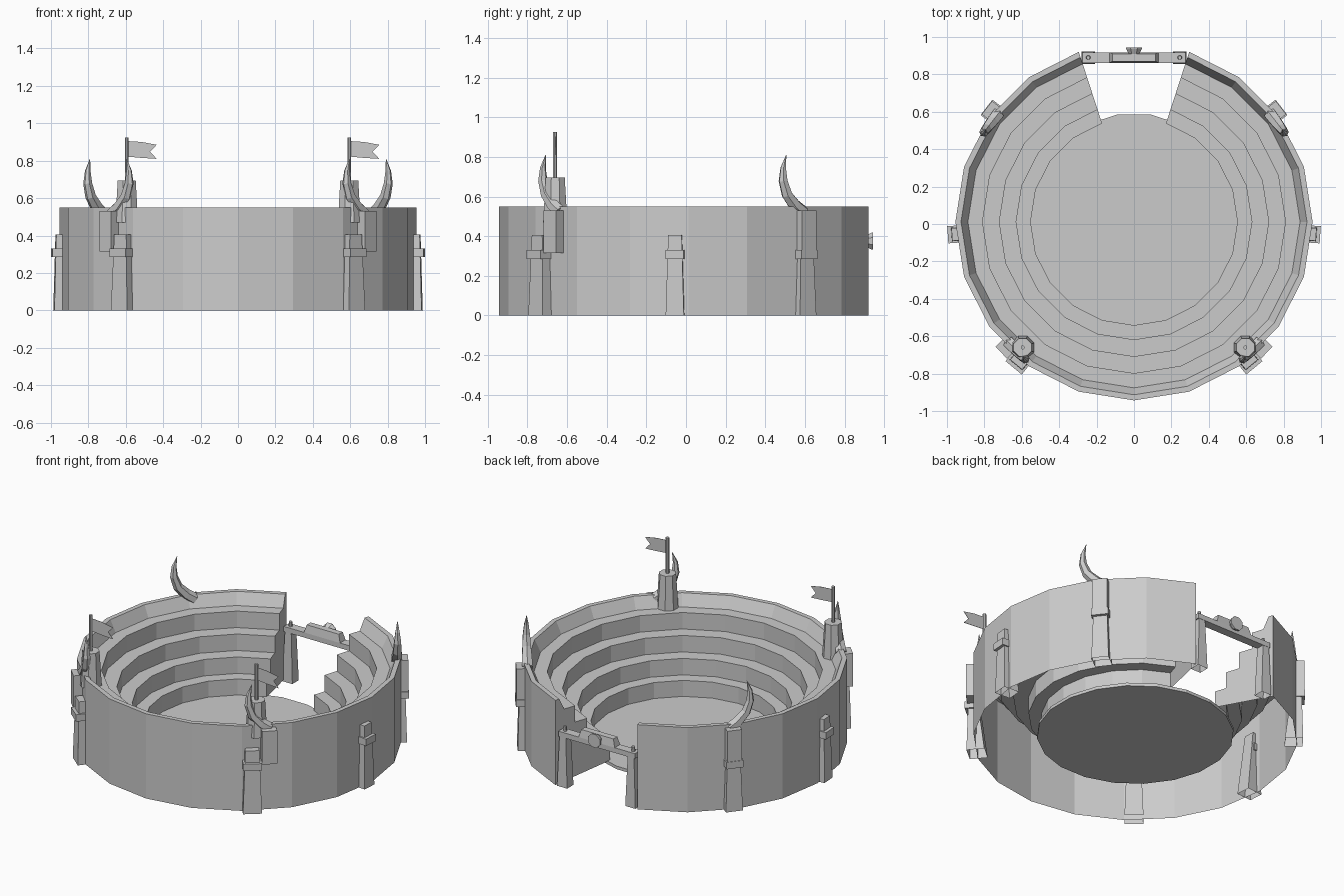
import bpy, bmesh, math
from mathutils import Vector, Matrix

if "Cube" in bpy.data.objects:
    bpy.data.objects.remove(bpy.data.objects["Cube"])

stone = bpy.data.materials.new("stone_grey")
stone.use_nodes = True
GREY = (0.6, 0.6, 0.6, 1)
stone.diffuse_color = GREY
stone.node_tree.nodes["Principled BSDF"].inputs["Base Color"].default_value = GREY

CY = 0.012         # y of the arena's centre
SIDES = 20


def finish(name, bm, matrix=None):
    if matrix is not None:
        bm.transform(matrix)
    bmesh.ops.recalc_face_normals(bm, faces=bm.faces)
    mesh = bpy.data.meshes.new(name)
    bm.to_mesh(mesh)
    bm.free()
    mesh.materials.append(stone)
    obj = bpy.data.objects.new(name, mesh)
    bpy.context.collection.objects.link(obj)
    return obj


def radial(angle, r, mirror=1):
    """Frame on the wall: local x outward, local y along the wall."""
    a = math.radians(angle)
    m = Matrix.Translation((r * math.cos(a), CY + r * math.sin(a), 0)) @ Matrix.Rotation(a, 4, "Z")
    return Matrix.Scale(mirror, 4, (1, 0, 0)) @ m


def loft(bm, loops, closed_base=True):
    """Skin a list of equal-length point loops and close the ends."""
    rings = [[bm.verts.new(p) for p in loop] for loop in loops]
    for a, b in zip(rings, rings[1:]):
        for i in range(len(a)):
            j = (i + 1) % len(a)
            bm.faces.new((a[i], a[j], b[j], b[i]))
    if closed_base:
        bm.faces.new(rings[0][::-1])
    bm.faces.new(rings[-1])


def rect(x0, x1, y0, y1, z):
    return [(x0, y0, z), (x1, y0, z), (x1, y1, z), (x0, y1, z)]


def box(bm, x0, x1, y0, y1, z0, z1):
    loft(bm, [rect(x0, x1, y0, y1, z0), rect(x0, x1, y0, y1, z1)])


def circle(r, z, n=8, turn=0.5):
    return [(r * math.cos(math.tau * (i + turn) / n), r * math.sin(math.tau * (i + turn) / n), z)
            for i in range(n)]


# Stepped seating ring: profile swept around, open at the back and underneath
profile = [(0.955, 0), (0.955, 0.55), (0.925, 0.55), (0.888, 0.475)]
height = 0.475
for edge in (0.81, 0.72, 0.63, 0.553):
    profile.append((edge, height))
    height -= 0.107
    profile.append((edge, height))

bm = bmesh.new()
sections = []
for i in range(SIDES - 1):
    a = math.radians(108 + i * 360 / SIDES)
    sections.append([bm.verts.new((r * math.cos(a), CY + r * math.sin(a), z)) for r, z in profile])
for a, b in zip(sections, sections[1:]):
    for i in range(len(profile) - 1):
        bm.faces.new((a[i], b[i], b[i + 1], a[i + 1]))
bm.faces.new(sections[0])
bm.faces.new(sections[-1][::-1])
finish("seating_ring", bm)

# Arena floor
bm = bmesh.new()
loft(bm, [circle(0.58, 0.03, SIDES), circle(0.58, 0.05, SIDES)])
finish("arena_floor", bm, Matrix.Translation((0, CY, 0)))


# Buttress: tapered hollow post with a projecting band
def buttress(name, angle, r, w, mirror):
    bm = bmesh.new()
    loft(bm, [rect(-0.08, 0.027, -w, w, 0), rect(-0.03, 0.016, -w * 0.74, w * 0.74, 0.405)], False)
    box(bm, -0.03, 0.038, -w, w, 0.285, 0.33)
    finish(name, bm, radial(angle, r, mirror))


# Curved horn sweeping along the wall, on a block mount
def horn(name, angle, r, mirror):
    m = radial(angle, r, mirror)
    bm = bmesh.new()
    box(bm, -0.03, 0.027, -0.045, 0.045, 0.315, 0.53)
    finish(name + "_mount", bm, m)
    path = [(0.01, 0.52), (-0.04, 0.555), (-0.09, 0.61), (-0.115, 0.68), (-0.114, 0.745), (-0.095, 0.81)]
    radii = [0.036, 0.034, 0.029, 0.024, 0.015, 0.001]
    loops = []
    for i, (y, z) in enumerate(path):
        before, after = path[max(i - 1, 0)], path[min(i + 1, len(path) - 1)]
        t = Vector((0, after[0] - before[0], after[1] - before[1])).normalized()
        side = Vector((0, -t.z, t.y))
        loops.append([Vector((-0.04, y, z)) + (Vector((1, 0, 0)) * p[0] + side * p[1])
                      for p in circle(radii[i], 0, 6)])
    bm = bmesh.new()
    loft(bm, loops)
    finish(name, bm, m)


for label, s in (("left", 1), ("right", -1)):
    buttress(label + "_side_buttress", -4, 0.96, 0.046, s)
    buttress(label + "_front_buttress", -50.5, 0.974, 0.056, s)
    buttress(label + "_back_buttress", 37.8, 0.96, 0.052, s)
    horn(label + "_front_horn", -44.6, 0.97, s)
    horn(label + "_back_horn", 37.8, 0.968, s)

    # Turret, flag pole and swallowtail flag
    spot = Matrix.Translation((s * 0.595, -0.66, 0))
    bm = bmesh.new()
    loft(bm, [circle(0.066, 0.47), circle(0.052, 0.695)])
    finish(label + "_turret", bm, spot)
    bm = bmesh.new()
    loft(bm, [circle(0.011, 0.69), circle(0.011, 0.925)])
    finish(label + "_flag_pole", bm, spot)
    outline = [(0, 0.905), (0.08, 0.9), (0.16, 0.885), (0.125, 0.848), (0.16, 0.81), (0.08, 0.815), (0, 0.822)]
    bm = bmesh.new()
    loft(bm, [[(x, y, z) for x, z in outline] for y in (-0.001, 0.001)])
    finish(label + "_flag", bm, spot)

    # Gate post with a peg on top
    spot = Matrix.Translation((s * 0.245, 0.89, 0))
    bm = bmesh.new()
    loft(bm, [rect(-0.036, 0.036, -0.034, 0.032, 0), rect(-0.022, 0.022, -0.026, 0.026, 0.34)], False)
    finish(label + "_gate_post", bm, spot)
    bm = bmesh.new()
    loft(bm, [circle(0.014, 0.33), circle(0.01, 0.385)])
    finish(label + "_gate_peg", bm, spot)

# Gate lintel, plaque and round boss
bm = bmesh.new()
box(bm, -0.275, 0.275, 0.862, 0.918, 0.322, 0.355)
finish("gate_lintel", bm)
bm = bmesh.new()
loft(bm, [rect(-0.13, 0.13, 0.862, 0.918, 0.355), rect(-0.115, 0.115, 0.87, 0.91, 0.405)])
finish("gate_plaque", bm)
bm = bmesh.new()
loft(bm, [circle(0.03, 0), circle(0.046, 0.03), circle(0.046, 0.038)])
finish("gate_boss", bm, Matrix.Translation((0, 0.907, 0.375)) @ Matrix.Rotation(-math.pi / 2, 4, "X"))
